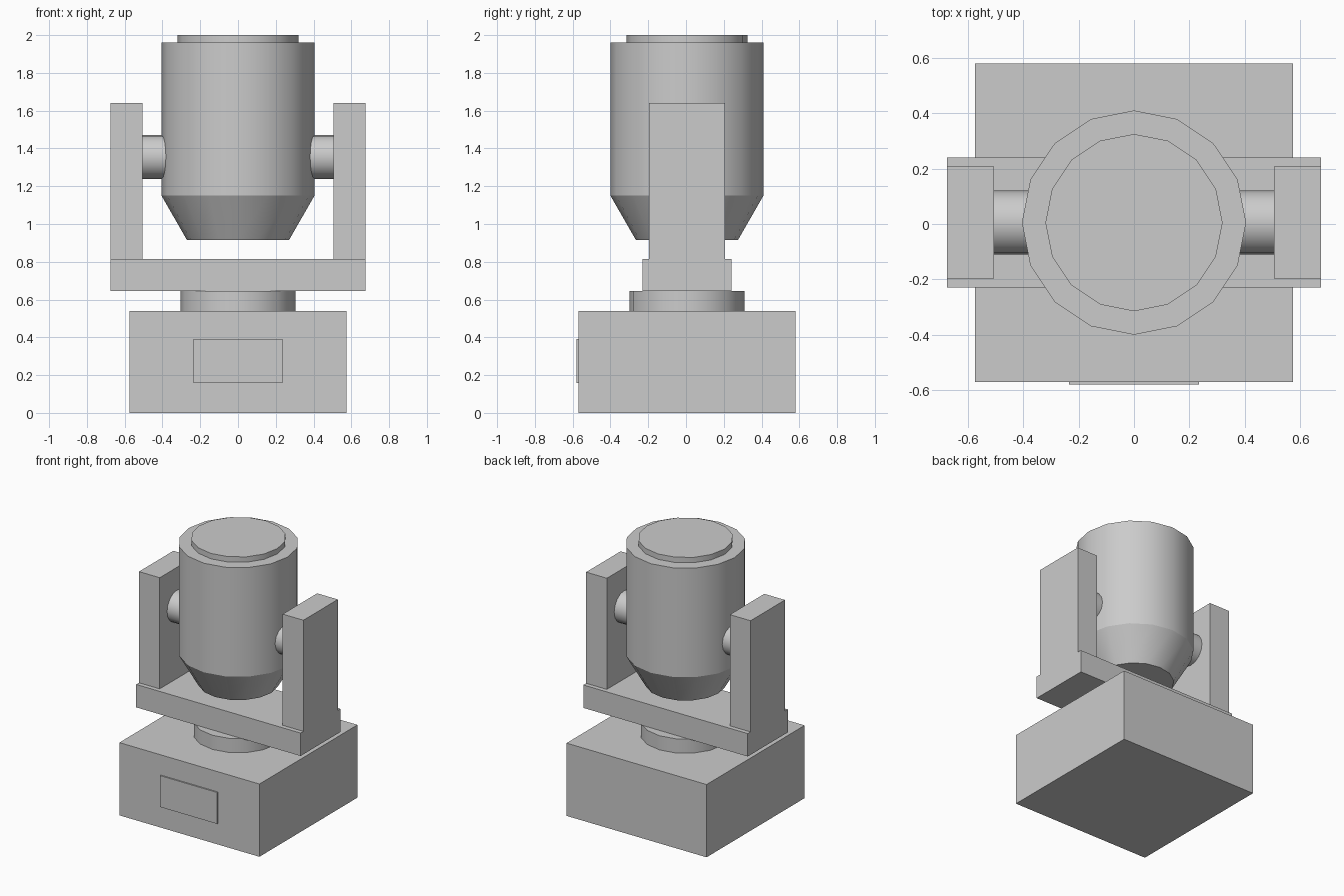
import bpy
import bmesh
import math

old = bpy.data.objects.get("Cube")
if old:
    bpy.data.objects.remove(old, do_unlink=True)

CY = 0.005      # depth of the main vertical axis
SIDES = 16

grey = bpy.data.materials.new("neutral grey")
grey.use_nodes = True
colour = (0.6, 0.6, 0.6, 1)
grey.diffuse_color = colour
grey.node_tree.nodes["Principled BSDF"].inputs["Base Color"].default_value = colour


def finish(name, bm, smooth=False):
    bmesh.ops.recalc_face_normals(bm, faces=bm.faces)
    mesh = bpy.data.meshes.new(name)
    bm.to_mesh(mesh)
    bm.free()
    mesh.materials.append(grey)
    obj = bpy.data.objects.new(name, mesh)
    bpy.context.collection.objects.link(obj)
    if smooth:
        bpy.ops.object.select_all(action="DESELECT")
        obj.select_set(True)
        bpy.context.view_layer.objects.active = obj
        bpy.ops.object.shade_smooth_by_angle(angle=math.radians(26))
    return obj


def box(name, x, y, z):
    """Box from (min, max) pairs."""
    bm = bmesh.new()
    bmesh.ops.create_cube(bm, size=1)
    for v in bm.verts:
        for i, (lo, hi) in enumerate((x, y, z)):
            v.co[i] = hi if v.co[i] > 0 else lo
    return finish(name, bm)


def turned(name, profile):
    """Closed solid turned about the vertical axis from (radius, z) points."""
    bm = bmesh.new()
    rings = []
    for r, z in profile:
        angles = [2 * math.pi * i / SIDES for i in range(SIDES)]
        rings.append([bm.verts.new((r * math.cos(a), CY + r * math.sin(a), z)) for a in angles])
    for a, b in zip(rings, rings[1:]):
        for i in range(SIDES):
            j = (i + 1) % SIDES
            bm.faces.new((a[i], a[j], b[j], b[i]))
    bm.faces.new(rings[0])
    bm.faces.new(rings[-1])
    return finish(name, bm, smooth=True)


# Base housing, front panel and swivel
box("base", (-0.575, 0.575), (CY - 0.575, CY + 0.575), (0, 0.54))
box("front_panel", (-0.235, 0.235), (-0.58, -0.565), (0.157, 0.39))
turned("swivel", [(0.305, 0.54), (0.305, 0.645)])

# Yoke
box("yoke_base", (-0.675, 0.675), (CY - 0.235, CY + 0.235), (0.645, 0.815))
for side, s in (("left", 1), ("right", -1)):
    xs = sorted((s * 0.505, s * 0.675))
    box(side + "_arm", xs, (CY - 0.202, CY + 0.202), (0.815, 1.64))

    # Pivot pin reaching from the arm into the head
    bm = bmesh.new()
    bmesh.ops.create_cone(bm, cap_ends=True, segments=SIDES, radius1=0.116, radius2=0.116, depth=0.175)
    for v in bm.verts:
        x, y, z = v.co
        v.co = (z + s * 0.4175, CY + y, 1.355 + x)
    finish(side + "_pivot", bm, smooth=True)

# Head with tapered lower end, and its cap
turned("head", [(0.27, 0.915), (0.405, 1.15), (0.405, 1.96)])
turned("head_cap", [(0.32, 1.96), (0.32, 2.0)])
